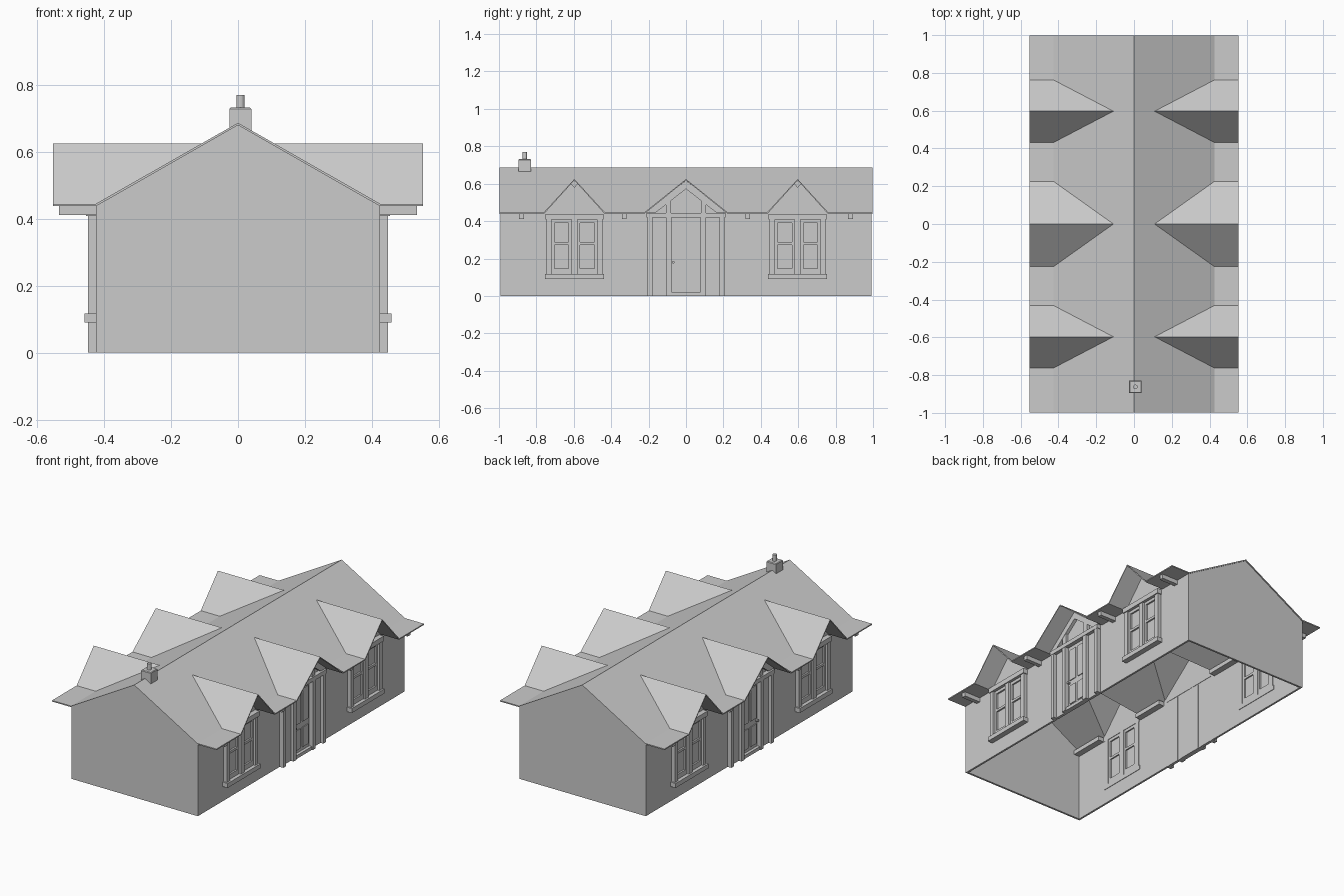
import bpy, bmesh, math

cube = bpy.data.objects.get("Cube")
if cube:
    bpy.data.objects.remove(cube, do_unlink=True)

grey = bpy.data.materials.new("plain grey")
grey.use_nodes = True
colour = (0.6, 0.6, 0.6, 1)
grey.diffuse_color = colour
grey.node_tree.nodes["Principled BSDF"].inputs["Base Color"].default_value = colour


def prism(bm, axis, pts, a, b):
    """Extrude a 2D outline along one axis from a to b."""
    def place(p, t):
        return {"x": (t, *p), "y": (p[0], t, p[1]), "z": (*p, t)}[axis]
    low = [bm.verts.new(place(p, a)) for p in pts]
    high = [bm.verts.new(place(p, b)) for p in pts]
    faces = [bm.faces.new(low), bm.faces.new(high)]
    for i in range(len(pts)):
        j = (i + 1) % len(pts)
        faces.append(bm.faces.new((low[i], low[j], high[j], high[i])))
    bmesh.ops.recalc_face_normals(bm, faces=faces)


def rect(y0, y1, z0, z1):
    return [(y0, z0), (y1, z0), (y1, z1), (y0, z1)]


def finish(name, bm, mirror=""):
    mesh = bpy.data.meshes.new(name)
    bm.to_mesh(mesh)
    bm.free()
    mesh.materials.append(grey)
    obj = bpy.data.objects.new(name, mesh)
    bpy.context.collection.objects.link(obj)
    if mirror:
        add_mirror(obj, mirror)
    return obj


def add_mirror(obj, axes):
    mod = obj.modifiers.new("Mirror", "MIRROR")
    mod.use_axis = ["x" in axes, "y" in axes, False]
    mod.use_mirror_merge = False


def part(name, outlines, a, b, mirror="x", axis="x"):
    bm = bmesh.new()
    for pts in outlines:
        prism(bm, axis, pts, a, b)
    return finish(name, bm, mirror)


# Main measurements
WALL, EAVE, END = 0.425, 0.553, 0.993
EAVE_Z, DORMER_Z, RIDGE_Z = 0.445, 0.625, 0.687
WIN = 0.597
DORMERS = [(-WIN, 0.165), (0, 0.225), (WIN, 0.165)]
APEX_X = WALL * (RIDGE_Z - DORMER_Z) / (RIDGE_Z - EAVE_Z)

# Long walls with dormer gables, door notch and window openings
outline = [(-END, 0), (-END, EAVE_Z - 0.005)]
for yc, w in DORMERS:
    outline += [(yc - w, EAVE_Z - 0.005), (yc, DORMER_Z - 0.006), (yc + w, EAVE_Z - 0.005)]
outline += [(END, EAVE_Z - 0.005), (END, 0), (0.2, 0), (0.2, 0.425), (-0.2, 0.425), (-0.2, 0)]
long_wall = part("long_wall", [outline], WALL - 0.012, WALL, mirror="")
cutter = part("window_cutter", [rect(s * WIN - 0.125, s * WIN + 0.125, 0.115, 0.41) for s in (-1, 1)],
              WALL - 0.05, WALL + 0.05, mirror="")
cutter.hide_render = True
cutter.hide_viewport = True
cut = long_wall.modifiers.new("Openings", "BOOLEAN")
cut.operation = "DIFFERENCE"
cut.solver = "EXACT"
cut.object = cutter
add_mirror(long_wall, "x")

# Gable end walls
part("end_wall", [[(-WALL, 0), (WALL, 0), (WALL, EAVE_Z - 0.005), (0, RIDGE_Z - 0.006),
                   (-WALL, EAVE_Z - 0.005)]], END - 0.012, END, mirror="y", axis="y")

# Roof sheet with flat eaves and open dormers
bm = bmesh.new()
roof_end = 0.998


def face(points):
    bm.faces.new([bm.verts.new(p) for p in points])


for s in (-1, 1):
    slope = [(0, roof_end, RIDGE_Z), (0, -roof_end, RIDGE_Z), (s * WALL, -roof_end, EAVE_Z)]
    start = -roof_end
    for yc, w in DORMERS:
        apex, front = (s * APEX_X, yc, DORMER_Z), (s * EAVE, yc, DORMER_Z)
        inner = [(s * WALL, yc + k * w, EAVE_Z) for k in (-1, 1)]
        outer = [(s * EAVE, yc + k * w, EAVE_Z) for k in (-1, 1)]
        slope += [inner[0], apex, inner[1]]
        for k in (0, 1):
            face([front, apex, inner[k], outer[k]])
        face([(s * WALL, start, EAVE_Z), inner[0], outer[0], (s * EAVE, start, EAVE_Z)])
        start = yc + w
    slope.append((s * WALL, roof_end, EAVE_Z))
    face([(s * WALL, start, EAVE_Z), slope[-1], (s * EAVE, roof_end, EAVE_Z), (s * EAVE, start, EAVE_Z)])
    face(slope)
bmesh.ops.remove_doubles(bm, verts=bm.verts, dist=0.0005)
bm.normal_update()
for f in bm.faces:
    if f.normal.z < 0:
        f.normal_flip()
roof = finish("roof", bm)
thick = roof.modifiers.new("Thickness", "SOLIDIFY")
thick.thickness = 0.007
thick.offset = -1

# Eave brackets and wall plates between the dormers
part("eave_bracket", [rect(y - 0.013, y + 0.013, 0.412, 0.441) for y in (0.33, 0.88)],
     WALL - 0.005, 0.535, "xy")
part("wall_plate", [rect(0.225, 0.432, 0.412, 0.438), rect(0.762, 0.98, 0.412, 0.438)],
     WALL - 0.05, WALL - 0.012, "xy")

# Windows: surround, sill, sashes with crossbars, panes
part("window_surround", [rect(WIN - 0.15, WIN - 0.122, 0.115, 0.415),
                         rect(WIN + 0.122, WIN + 0.15, 0.115, 0.415),
                         rect(WIN - 0.016, WIN + 0.016, 0.115, 0.415)], WALL - 0.015, 0.449, "xy")
part("window_lintel", [rect(WIN - 0.155, WIN + 0.155, 0.408, 0.438)], WALL - 0.015, 0.455, "xy")
part("window_sill", [rect(WIN - 0.158, WIN + 0.158, 0.09, 0.117)], WALL - 0.015, 0.459, "xy")
sash, panes = [], []
for side in (-1, 1):
    c = WIN + side * 0.069
    sash += [rect(c - 0.053, c - 0.038, 0.117, 0.408), rect(c + 0.038, c + 0.053, 0.117, 0.408),
             rect(c - 0.038, c + 0.038, 0.117, 0.147), rect(c - 0.038, c + 0.038, 0.39, 0.408),
             rect(c - 0.038, c + 0.038, 0.272, 0.287)]
    panes.append(rect(c - 0.05, c + 0.05, 0.12, 0.405))
part("window_sash", sash, WALL - 0.012, 0.437, "xy")
part("window_pane", panes, WALL - 0.004, WALL + 0.002, "xy")

# Small finial plate under each window dormer ridge
part("dormer_finial", [[(WIN - 0.02, 0.6), (WIN, 0.578), (WIN + 0.02, 0.6), (WIN, 0.616)]],
     WALL - 0.002, WALL + 0.012, "xy")

# Porch front: posts, cross beam, gable rafters and struts
part("door_post", [rect(s * 0.193 - 0.013, s * 0.193 + 0.013, 0, 0.425) for s in (-1, 1)]
     + [rect(s * 0.092 - 0.014, s * 0.092 + 0.014, 0, 0.425) for s in (-1, 1)], WALL - 0.01, 0.449)
part("door_beam", [rect(-0.21, 0.21, 0.418, 0.443)], WALL - 0.01, 0.451)
part("gable_rafter", [[(s * 0.215, 0.447), (0, 0.617), (0, 0.572), (s * 0.16, 0.447)] for s in (-1, 1)],
     WALL - 0.002, 0.445)
part("gable_strut", [[(s * 0.08, 0.44), (s * 0.108, 0.44), (s * 0.108, 0.5), (s * 0.08, 0.52)]
                     for s in (-1, 1)], WALL - 0.002, 0.443)

# Door leaf, raised panels, step, handle and side panels
part("door_leaf", [rect(-0.08, 0.08, 0, 0.42)], WALL - 0.012, WALL)
part("door_panel", [rect(s * 0.036 - 0.026, s * 0.036 + 0.026, z0, z1)
                    for s in (-1, 1) for z0, z1 in ((0.04, 0.16), (0.195, 0.395))], WALL - 0.002, WALL + 0.005)
part("door_step", [rect(-0.078, 0.078, 0, 0.02)], WALL - 0.01, 0.443)
part("door_handle", [[(-0.067 + 0.007 * math.cos(i * math.pi / 4), 0.18 + 0.007 * math.sin(i * math.pi / 4))
                      for i in range(8)]], WALL - 0.002, WALL + 0.015)
part("door_side_panel", [rect(s * 0.143 - 0.04, s * 0.143 + 0.04, 0, 0.42) for s in (-1, 1)],
     WALL - 0.012, WALL + 0.005)

# Chimney stack and pot
CX, CY = 0.007, -0.862
bm = bmesh.new()
prism(bm, "z", rect(CX - 0.033, CX + 0.033, CY - 0.033, CY + 0.033), 0.655, 0.732)
bmesh.ops.bevel(bm, geom=[e for e in bm.edges if all(v.co.z > 0.7 for v in e.verts)],
                offset=0.004, segments=1, affect="EDGES")
finish("chimney_stack", bm)
part("chimney_pot", [[(CX + 0.012 * math.cos(i * math.pi / 6), CY + 0.012 * math.sin(i * math.pi / 6))
                      for i in range(12)]], 0.725, 0.77, mirror="", axis="z")
